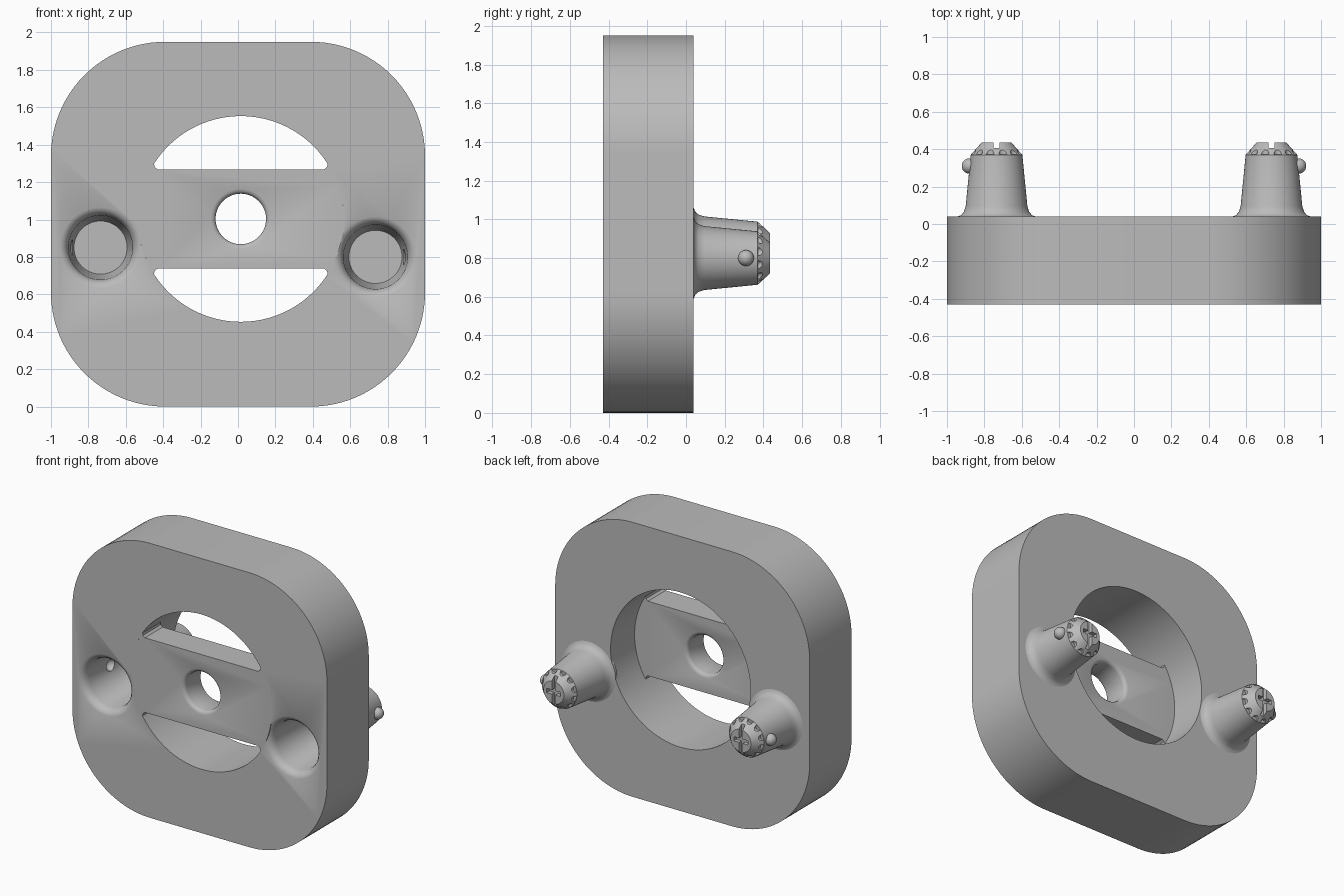
import bpy, bmesh, math
from mathutils import Matrix

cube = bpy.data.objects.get("Cube")
if cube:
    bpy.data.objects.remove(cube, do_unlink=True)

grey = bpy.data.materials.new("plain_grey")
grey.use_nodes = True
colour = (0.5, 0.5, 0.5, 1)
grey.diffuse_color = colour
grey.node_tree.nodes["Principled BSDF"].inputs["Base Color"].default_value = colour

FRONT, BACK = -0.43, 0.04
BAR_BACK = -0.23


def make(name, bm):
    bmesh.ops.recalc_face_normals(bm, faces=bm.faces)
    mesh = bpy.data.meshes.new(name)
    bm.to_mesh(mesh)
    bm.free()
    mesh.materials.append(grey)
    obj = bpy.data.objects.new(name, mesh)
    bpy.context.collection.objects.link(obj)
    return obj


def arc(cx, cz, r, a0, a1, n):
    angles = [math.radians(a0 + (a1 - a0) * i / n) for i in range(n + 1)]
    return [(cx + r * math.cos(a), cz + r * math.sin(a)) for a in angles]


def prism(name, outline, y0, y1):
    """Extrude an x-z outline along y."""
    bm = bmesh.new()
    rings = [[bm.verts.new((x, y, z)) for x, z in outline] for y in (y0, y1)]
    bm.faces.new(rings[0])
    bm.faces.new(rings[1])
    n = len(outline)
    for i in range(n):
        j = (i + 1) % n
        bm.faces.new((rings[0][i], rings[0][j], rings[1][j], rings[1][i]))
    return make(name, bm)


def lathe(name, profile, x, z, n=64):
    """Revolve (radius, y) points around an axis along y, with closed ends."""
    bm = bmesh.new()
    rings = [[bm.verts.new((x + u, y, z + v)) for u, v in arc(0, 0, r, 0, 360 - 360 / n, n - 1)]
             for r, y in profile]
    for a, b in zip(rings, rings[1:]):
        for i in range(n):
            j = (i + 1) % n
            bm.faces.new((a[i], a[j], b[j], b[i]))
    bm.faces.new(rings[0])
    bm.faces.new(rings[-1])
    return make(name, bm)


def ball(name, x, y, z, r):
    bm = bmesh.new()
    bmesh.ops.create_uvsphere(bm, u_segments=24, v_segments=16, radius=r,
                              matrix=Matrix.Translation((x, y, z)))
    return make(name, bm)


def box(name, centre, size):
    bm = bmesh.new()
    bmesh.ops.create_cube(bm, size=1, matrix=Matrix.Translation(centre) @ Matrix.Diagonal((*size, 1)))
    return make(name, bm)


def carve(obj, cutters):
    """Subtract the cutters, bake the result and remove them."""
    for c in cutters:
        c.hide_render = True
        mod = obj.modifiers.new("cut", "BOOLEAN")
        mod.operation, mod.solver, mod.object = "DIFFERENCE", "EXACT", c
    graph = bpy.context.evaluated_depsgraph_get()
    mesh = bpy.data.meshes.new_from_object(obj.evaluated_get(graph))
    obj.modifiers.clear()
    obj.data = mesh
    for c in cutters:
        bpy.data.objects.remove(c, do_unlink=True)


def smooth(obj):
    bpy.ops.object.select_all(action="DESELECT")
    obj.select_set(True)
    bpy.context.view_layer.objects.active = obj
    bpy.ops.object.shade_smooth_by_angle(angle=math.radians(32))


# Rounded square body
R, TOP = 0.61, 1.95
outline = []
for k, (cx, cz) in enumerate([(1 - R, TOP - R), (R - 1, TOP - R), (R - 1, R), (1 - R, R)]):
    outline += arc(cx, cz, R, 90 * k, 90 * k + 90, 24)
body = prism("body", outline, FRONT, BACK)

# Large round opening, and a blind socket with a ball dimple on each side
CX, CZ, OPEN_R = 0.015, 1.003, 0.55
cutters = [lathe("opening_cutter", [(OPEN_R, FRONT - 0.1), (OPEN_R, BACK + 0.1)], CX, CZ, 96)]
sides = [("right", -0.735, 0.85, -1), ("left", 0.735, 0.80, 1)]
socket = [(0.215, -0.01), (0.215, 0), (0.195, 0.01), (0.18, 0.028), (0.172, 0.055),
          (0.148, 0.38), (0.142, 0.4)]
for side, x, z, s in sides:
    cutters.append(lathe("socket_cutter", [(r, FRONT + d) for r, d in socket], x, z))
    cutters.append(ball("dimple_cutter", x + s * 0.152, FRONT + 0.27, z, 0.042))
carve(body, cutters)
smooth(body)

# Cross bar filling the front of the opening, with small corner fillets
H = 0.265
end = math.degrees(math.asin(0.295 / OPEN_R))
corner = [(0.461, 0.278), (0.445, H)]
right_side = arc(0, 0, OPEN_R, -end, end, 24)
quarter = [(x, -z) for x, z in reversed(corner)] + right_side + corner
outline = quarter + [(-x, -z) for x, z in quarter]
bar = prism("cross_bar", [(CX + x, CZ + z) for x, z in outline], FRONT, BAR_BACK)
bm = bmesh.new()
bm.from_mesh(bar.data)
long_edges = [e for e in bm.edges if e.calc_length() > 0.8]
bmesh.ops.bevel(bm, geom=long_edges, offset=0.015, segments=4, profile=0.5, affect="EDGES")
bm.to_mesh(bar.data)
bm.free()

# Centre hole with softened rims
rim = [(0.16, -0.01), (0.16, 0), (0.147, 0.005), (0.139, 0.013), (0.135, 0.025)]
profile = [(r, FRONT + d) for r, d in rim] + [(r, BAR_BACK - d) for r, d in reversed(rim)]
carve(bar, [lathe("centre_cutter", profile, CX, CZ)])
smooth(bar)

# Pegs on the back: flared foot, tapered shaft, chamfered tip with cross slot and notches
TIP, SHOULDER = 0.435, 0.37
shaft = [(0.21, BACK - 0.02), (0.21, BACK), (0.19, 0.047), (0.175, 0.064), (0.165, 0.095),
         (0.138, SHOULDER), (0.08, TIP)]
for side, x, z, s in sides:
    peg = lathe(side + "_peg", shaft, x, z)
    cutters = [box("slot_cutter", (x, TIP, z), (0.03, 0.06, 0.4)),
               box("slot_cutter", (x, TIP, z), (0.11, 0.06, 0.03))]
    for u, v in arc(0, 0, 0.137, 15, 345, 11):
        cutters.append(lathe("notch_cutter", [(0.022, SHOULDER + 0.002), (0.022, TIP + 0.05)],
                             x + u, z + v, 16))
    carve(peg, cutters)
    smooth(peg)
    smooth(ball(side + "_peg_ball", x + s * 0.145, 0.31, z, 0.041))
